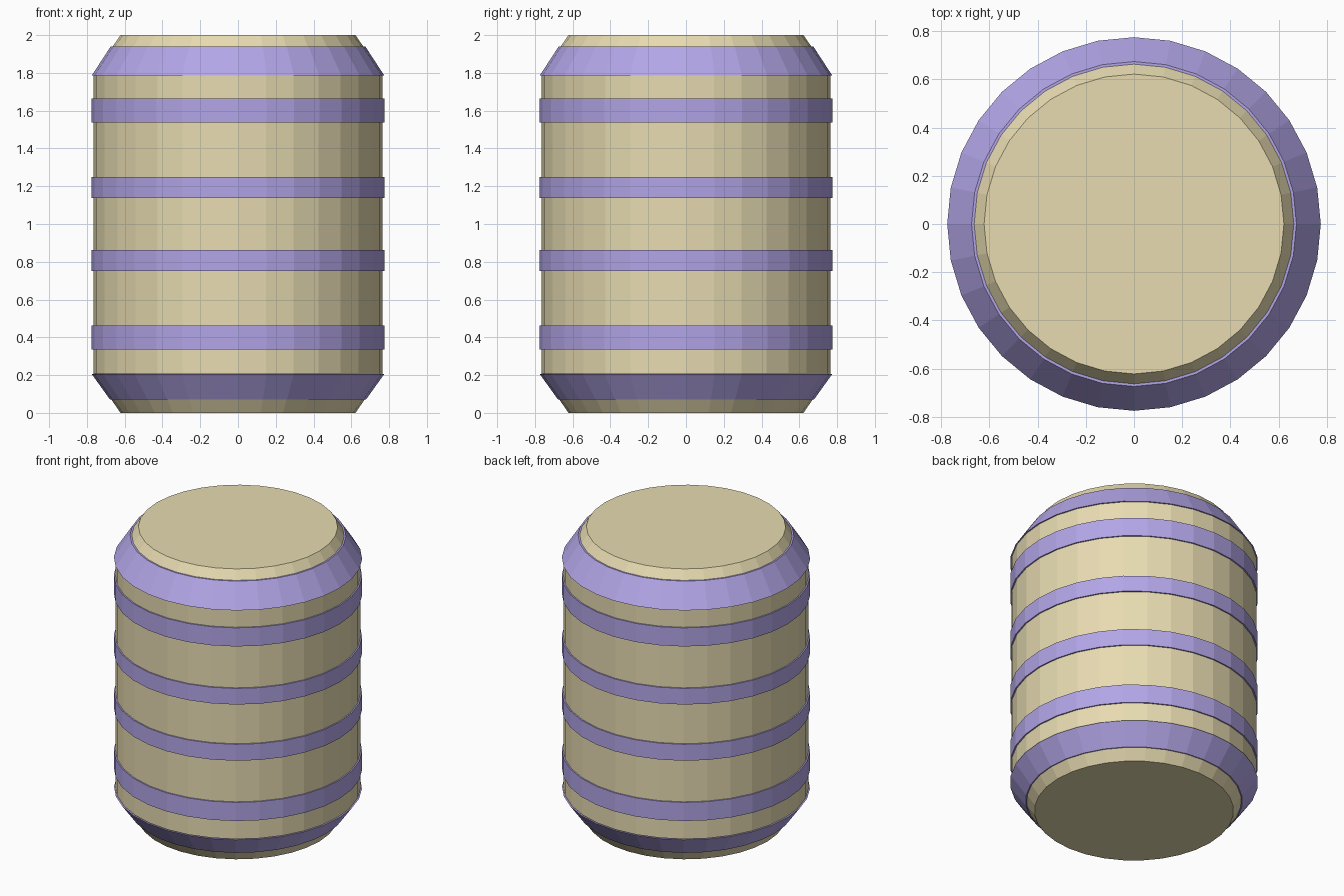
import bpy, bmesh
from math import sin, cos, tau

if "Cube" in bpy.data.objects:
    bpy.data.objects.remove(bpy.data.objects["Cube"])

SIDES = 32


def material(name, rgb):
    m = bpy.data.materials.new(name)
    m.diffuse_color = (*rgb, 1)
    m.use_nodes = True
    m.node_tree.nodes["Principled BSDF"].inputs["Base Color"].default_value = m.diffuse_color
    return m


def lathe(name, profile, mat, ring=False):
    """Spin (radius, z) points; capped solid, or a closed ring."""
    bm = bmesh.new()
    loops = [[bm.verts.new((r * cos(tau * i / SIDES), r * sin(tau * i / SIDES), z))
              for i in range(SIDES)] for r, z in profile]
    pairs = list(zip(loops, loops[1:]))
    if ring:
        pairs.append((loops[-1], loops[0]))
    else:
        bm.faces.new(loops[0])
        bm.faces.new(loops[-1])
    for a, b in pairs:
        for i in range(SIDES):
            j = (i + 1) % SIDES
            bm.faces.new((a[i], a[j], b[j], b[i]))
    bmesh.ops.recalc_face_normals(bm, faces=bm.faces)
    me = bpy.data.meshes.new(name)
    bm.to_mesh(me)
    bm.free()
    me.materials.append(mat)
    ob = bpy.data.objects.new(name, me)
    bpy.context.collection.objects.link(ob)
    return ob


wood = material("wood", (0.80, 0.71, 0.44))
purple = material("hoop_purple", (0.45, 0.38, 0.80))

# Barrel body with tapered ends
lathe("barrel_body", [(0.622, 0), (0.766, 0.21), (0.766, 1.79), (0.622, 2)], wood)

# Hoops: (name, bottom z, bottom radius, top z, top radius)
hoops = [
    ("bottom_rim_hoop", 0.07, 0.677, 0.205, 0.774),
    ("lower_hoop", 0.335, 0.775, 0.463, 0.775),
    ("lower_middle_hoop", 0.75, 0.775, 0.863, 0.775),
    ("upper_middle_hoop", 1.137, 0.775, 1.248, 0.775),
    ("upper_hoop", 1.537, 0.775, 1.665, 0.775),
    ("top_rim_hoop", 1.785, 0.775, 1.94, 0.674),
]
for name, z0, r0, z1, r1 in hoops:
    t = 0.016
    lathe(name, [(r0, z0), (r1, z1), (r1 - t, z1), (r0 - t, z0)], purple, ring=True)
